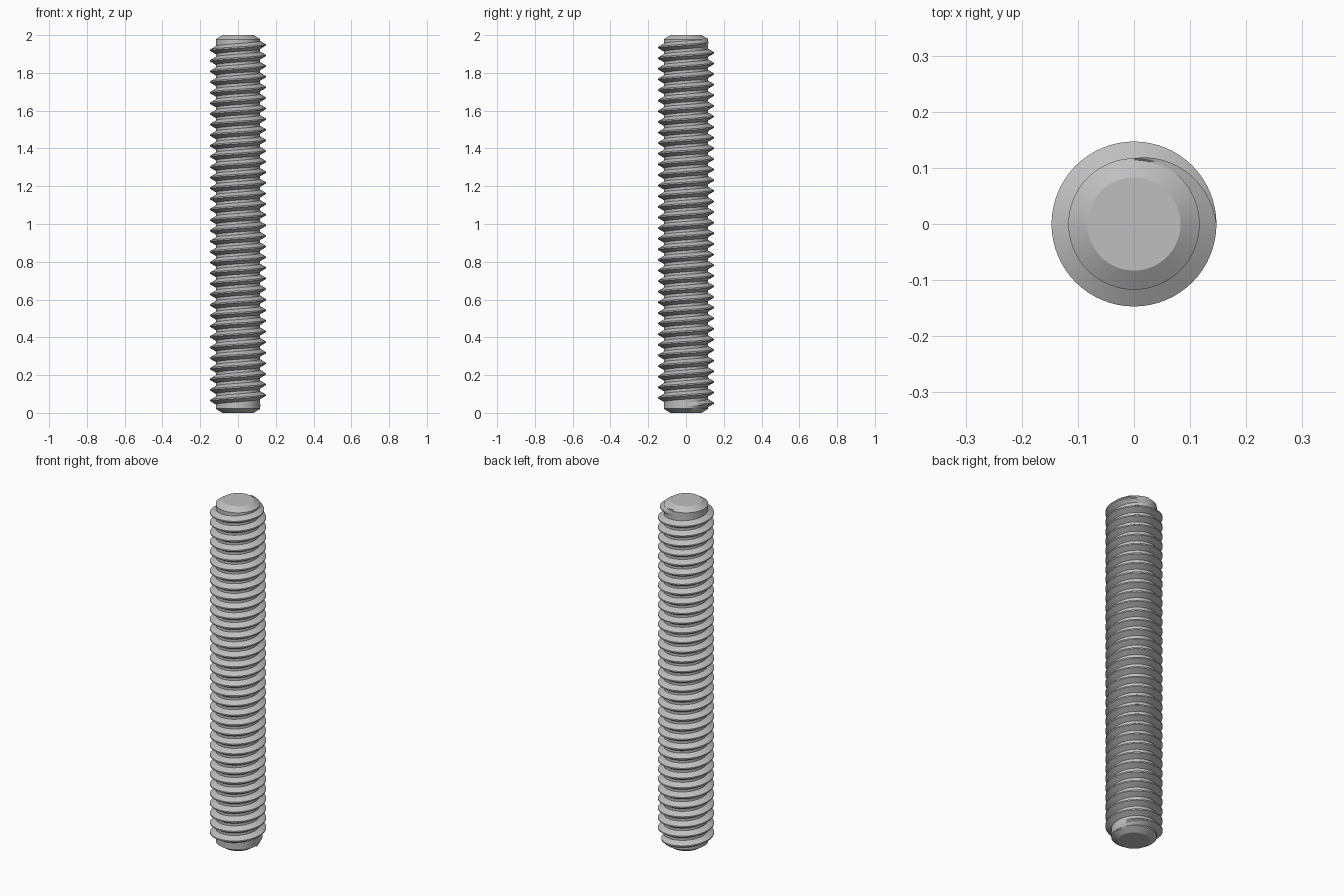
import bpy, bmesh, math

if "Cube" in bpy.data.objects:
    bpy.data.objects.remove(bpy.data.objects["Cube"])

CORE_R, OUTER_R, LENGTH = 0.117, 0.147, 2.0
PITCH, TURNS, SEG = 0.0562, 34.25, 64

steel = bpy.data.materials.new("grey steel")
steel.diffuse_color = (0.52, 0.52, 0.52, 1)
steel.use_nodes = True
steel.node_tree.nodes["Principled BSDF"].inputs["Base Color"].default_value = steel.diffuse_color


def finish(name, bm):
    bmesh.ops.recalc_face_normals(bm, faces=bm.faces)
    mesh = bpy.data.meshes.new(name)
    bm.to_mesh(mesh)
    bm.free()
    mesh.materials.append(steel)
    obj = bpy.data.objects.new(name, mesh)
    bpy.context.collection.objects.link(obj)
    bpy.ops.object.select_all(action='DESELECT')
    obj.select_set(True)
    bpy.context.view_layer.objects.active = obj
    bpy.ops.object.shade_smooth_by_angle(angle=math.radians(25))
    return obj


def point(bm, r, a, z):
    return bm.verts.new((r * math.cos(a), r * math.sin(a), z))


# Rod core: lathed cylinder with chamfered ends
bm = bmesh.new()
TIP_R, CHAMFER = 0.083, 0.022
rings = []
for r, z in [(TIP_R, 0), (CORE_R, CHAMFER), (CORE_R, LENGTH - CHAMFER), (TIP_R, LENGTH)]:
    rings.append([point(bm, r, 2 * math.pi * i / SEG, z) for i in range(SEG)])
for lo, hi in zip(rings, rings[1:]):
    for i in range(SEG):
        j = (i + 1) % SEG
        bm.faces.new((lo[i], lo[j], hi[j], hi[i]))
bm.faces.new(rings[0][::-1])
bm.faces.new(rings[-1])
finish("rod_core", bm)

# Thread: right-handed helical ridge, fading out over a quarter turn at each end
bm = bmesh.new()
SINK = 0.003
base = 0.375 * PITCH + SINK * math.tan(math.radians(30))
crest = PITCH / 16
z0 = (LENGTH - TURNS * PITCH) / 2
steps = int(TURNS * SEG)
sections = []
for i in range(steps + 1):
    t = i / SEG
    a = 2 * math.pi * t
    z = z0 + PITCH * t
    fade = min(1, t / 0.25, (TURNS - t) / 0.25)
    top_r = CORE_R + (OUTER_R - CORE_R) * max(fade, 0)
    sections.append([point(bm, r, a, z + dz) for r, dz in
                     [(CORE_R - SINK, -base), (top_r, -crest),
                      (top_r, crest), (CORE_R - SINK, base)]])
for s, n in zip(sections, sections[1:]):
    for k in range(4):
        m = (k + 1) % 4
        bm.faces.new((s[k], n[k], n[m], s[m]))
bm.faces.new(sections[0])
bm.faces.new(sections[-1][::-1])
finish("thread_ridge", bm)
